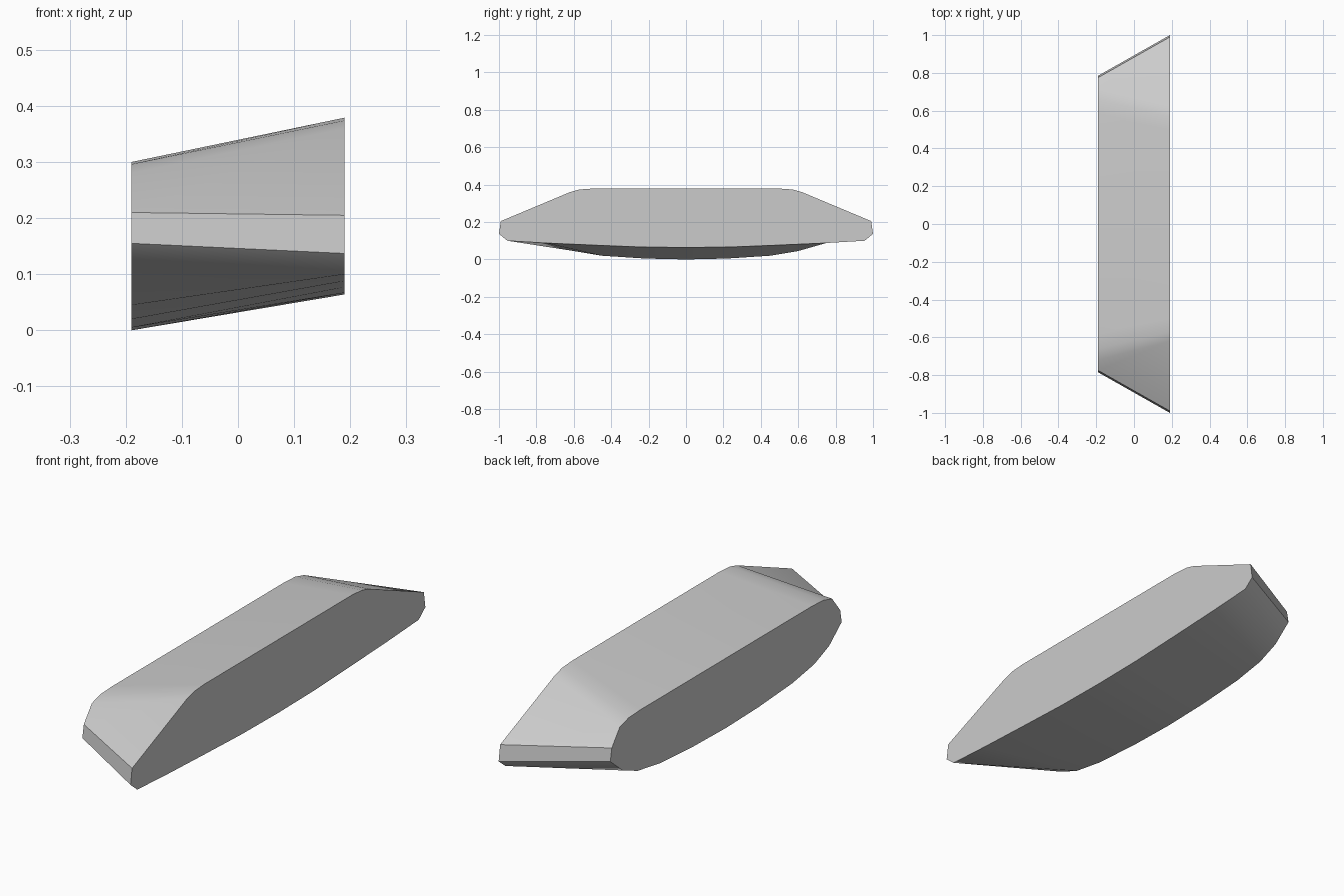
import bpy
import bmesh
import math

if "Cube" in bpy.data.objects:
    bpy.data.objects.remove(bpy.data.objects["Cube"], do_unlink=True)

HALF_WIDTH = 0.19

# Half outlines (y, z) from top centre, round the tip, to bottom centre
LONG_END = [(0, 0.379), (0.5, 0.379), (0.57, 0.374), (0.62, 0.36), (0.99, 0.205),
            (1, 0.137), (0.955, 0.1), (0.75, 0.088), (0.5, 0.077), (0.25, 0.067), (0, 0.064)]
SHORT_END = [(0, 0.3), (0.58, 0.3), (0.66, 0.296), (0.72, 0.28), (0.775, 0.21),
             (0.785, 0.155), (0.7, 0.085), (0.6, 0.045), (0.45, 0.02), (0.22, 0.005), (0, 0)]


def flat_material(name, colour):
    mat = bpy.data.materials.new(name)
    mat.use_nodes = True
    mat.diffuse_color = colour
    mat.node_tree.nodes["Principled BSDF"].inputs["Base Color"].default_value = colour
    return mat


def closed_outline(half):
    """Mirror a half outline across y = 0."""
    return half + [(-y, z) for y, z in reversed(half[1:-1])]


def loft(name, outline_a, x_a, outline_b, x_b, mat):
    """Skin two outlines with matching points and cap both ends."""
    bm = bmesh.new()
    ring_a = [bm.verts.new((x_a, y, z)) for y, z in outline_a]
    ring_b = [bm.verts.new((x_b, y, z)) for y, z in outline_b]
    n = len(ring_a)
    for i in range(n):
        j = (i + 1) % n
        bm.faces.new((ring_a[i], ring_a[j], ring_b[j], ring_b[i]))
    bm.faces.new(ring_a)
    bm.faces.new(ring_b)
    bmesh.ops.recalc_face_normals(bm, faces=bm.faces[:])
    mesh = bpy.data.meshes.new(name)
    bm.to_mesh(mesh)
    bm.free()
    mesh.materials.append(mat)
    obj = bpy.data.objects.new(name, mesh)
    bpy.context.collection.objects.link(obj)
    return obj


# Tapered block with a faceted, softly shaded skin
block = loft("tapered_block", closed_outline(SHORT_END), -HALF_WIDTH,
             closed_outline(LONG_END), HALF_WIDTH,
             flat_material("light_grey", (0.6, 0.6, 0.6, 1)))

bpy.ops.object.select_all(action="DESELECT")
block.select_set(True)
bpy.context.view_layer.objects.active = block
bpy.ops.object.shade_smooth_by_angle(angle=math.radians(40))
